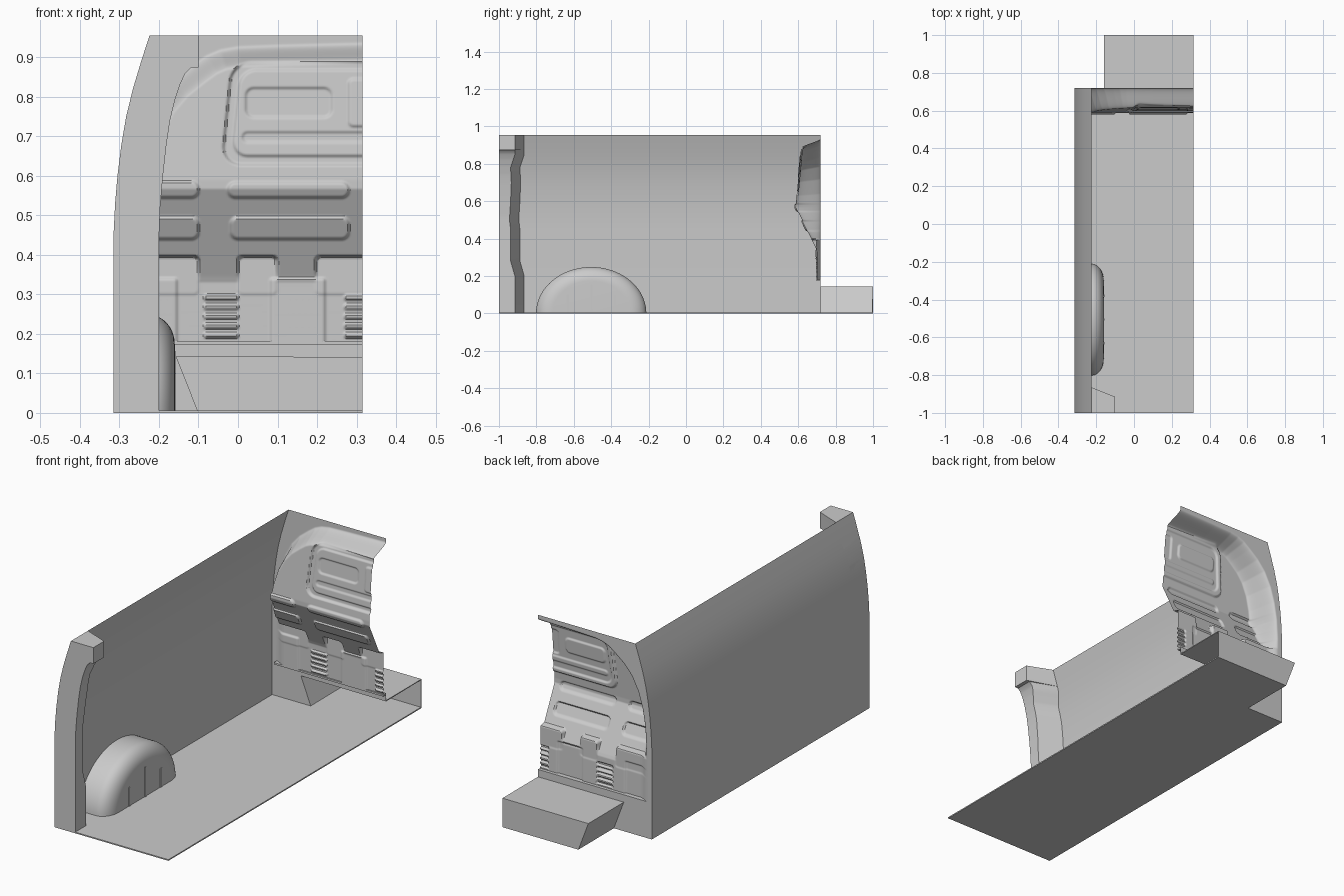
import bpy, bmesh, math
from mathutils import Vector

if "Cube" in bpy.data.objects:
    bpy.data.objects.remove(bpy.data.objects["Cube"])

XR = 0.315          # cut plane on the right
YB = 0.72           # bulkhead frame plane


def make(name, verts, faces, smooth=None):
    me = bpy.data.meshes.new(name)
    me.from_pydata(verts, [], faces)
    ob = bpy.data.objects.new(name, me)
    bpy.context.collection.objects.link(ob)
    bm = bmesh.new()
    bm.from_mesh(me)
    bmesh.ops.remove_doubles(bm, verts=bm.verts, dist=1e-5)
    bmesh.ops.recalc_face_normals(bm, faces=bm.faces)
    bm.to_mesh(me)
    bm.free()
    if smooth:
        bpy.ops.object.select_all(action='DESELECT')
        ob.select_set(True)
        bpy.context.view_layer.objects.active = ob
        bpy.ops.object.shade_smooth_by_angle(angle=math.radians(smooth))
    return ob


def box(name, x0, x1, y0, y1, z0, z1):
    v = [(x, y, z) for x in (x0, x1) for y in (y0, y1) for z in (z0, z1)]
    f = [(0, 1, 3, 2), (4, 6, 7, 5), (0, 4, 5, 1), (2, 3, 7, 6), (0, 2, 6, 4), (1, 5, 7, 3)]
    return make(name, v, f)


def grid_faces(rows, cols):
    return [(r * cols + c, r * cols + c + 1, (r + 1) * cols + c + 1, (r + 1) * cols + c)
            for r in range(rows - 1) for c in range(cols - 1)]


def lerp(t, pts):
    if t <= pts[0][0]:
        return pts[0][1]
    for (a, va), (b, vb) in zip(pts, pts[1:]):
        if t <= b:
            return va + (vb - va) * (t - a) / (b - a)
    return pts[-1][1]


def ease(t):
    t = min(1, max(0, t))
    return t * t * (3 - 2 * t)


# (z, x) curves of the outer skin and the pillar's inner edge
OUTER = [(0, -.315), (.45, -.315), (.53, -.311), (.6, -.305), (.68, -.295),
         (.75, -.283), (.82, -.266), (.89, -.245), (.955, -.224)]
INNER = [(0, -.2), (.44, -.2), (.52, -.197), (.6, -.19), (.68, -.181), (.74, -.172),
         (.79, -.16), (.83, -.147), (.86, -.133), (.874, -.118), (.8745, -.1), (.955, -.1)]
EDGE = [(0, -.915), (.2, -.915), (.28, -.938), (.45, -.938), (.5, -.944), (.6, -.938),
        (.7, -.934), (.78, -.938), (.85, -.915), (.955, -.915)]

# Curved side wall
verts = [(x, y, z) for z, x in OUTER for y in (-1, YB)]
make('side_wall', verts, grid_faces(len(OUTER), 2), 25)

# Rear door pillar with its corner block on top
zs = sorted({z for c in (OUTER, INNER, EDGE) for z, _ in c})
verts = []
for z in zs:
    o, i, e = lerp(z, OUTER), lerp(z, INNER), lerp(z, EDGE)
    verts += [(o, -1, z), (i, -1, z), (i, e, z), (o, e + .05, z)]
n = len(zs)
faces = [(r * 4 + c, r * 4 + (c + 1) % 4, r * 4 + 4 + (c + 1) % 4, r * 4 + 4 + c)
         for r in range(n - 1) for c in range(4)]
faces += [(3, 2, 1, 0), tuple(4 * n - 4 + k for k in range(4))]
make('door_pillar', verts, faces, 30)

# Floor and the shell running under the seats
box('floor', -.315, XR, -1, YB, 0, .006)
box('footwell_floor', -.105, XR, YB, 1, 0, .006)
sec = [(XR, .145), (-.16, .145), (-.105, 0)]
verts = [(x, y, z) for y in (YB, 1) for x, z in sec] + [(XR, 1, 0)]
well = make('footwell_shell', verts, [(0, 1, 4, 3), (1, 2, 5, 4), (3, 4, 5, 6)])
mod = well.modifiers.new('thickness', 'SOLIDIFY')
mod.thickness = .005

# Lower frame plate around the footwell opening
plate = [(-.315, 0), (-.105, 0), (-.16, .145), (XR, .145), (XR, .18), (-.315, .18)]
make('lower_frame', [(x, YB, z) for x, z in plate], [tuple(range(6))])

# Wheel arch: rounded profile swept over a half turn
prof = [(-.315, 1), (-.27, 1)]
prof += [(-.225 + .065 * math.sin(a), .7 + .3 * math.cos(a))
         for a in [k * math.pi / 20 for k in range(11)]]
prof += [(-.16, 0)]
SEG = 40
verts = [(x, -.507 - .295 * r * math.cos(math.pi * s / SEG), .248 * r * math.sin(math.pi * s / SEG))
         for s in range(SEG + 1) for x, r in prof]
make('wheel_arch', verts, grid_faces(SEG + 1, len(prof)), 40)
for k, (y, h) in enumerate([(-.632, .1), (-.505, .155), (-.38, .1)]):
    box(f'arch_rib_{k + 1}', -.168, -.157, y - .006, y + .006, 0, h)

# Bulkhead: pressed sheet described as depth over the frame plane
DEPTH = [(.18, .016), (.33, .018), (.345, .024), (.567, .132), (.59, .132), (.87, .106), (.955, .1)]
RIM = [(.1, -.292), (.45, -.29), (.55, -.283), (.64, -.268), (.72, -.244), (.79, -.208),
       (.84, -.165), (.88, -.115), (.905, -.08), (.92, -.045), (.928, 0), (.932, .1), (.938, .34)]


def rim_distance(x, z):
    if z > .938 or x < lerp(z, RIM):
        return 0
    best = 1
    for (za, xa), (zb, xb) in zip(RIM, RIM[1:]):
        dx, dz = xb - xa, zb - za
        t = min(1, max(0, ((x - xa) * dx + (z - za) * dz) / (dx * dx + dz * dz)))
        best = min(best, math.hypot(x - xa - t * dx, z - za - t * dz))
    return best


def pad(x, z, x0, x1, z0, z1, r=.012, w=.009):
    """Mask of a rounded rectangle with a soft edge of width w."""
    qx = abs(x - (x0 + x1) / 2) - (x1 - x0) / 2 + r
    qz = abs(z - (z0 + z1) / 2) - (z1 - z0) / 2 + r
    d = math.hypot(max(qx, 0), max(qz, 0)) + min(max(qx, qz), 0) - r
    return ease(.5 - d / w)


# Each entry: x0, x1, z0, z1, raise
BEADS = [(-.4, -.1, .545, .585, .009), (-.025, .28, .545, .583, .009),
         (-.4, -.1, .44, .495, .009), (-.018, .28, .44, .495, .009)]
PLATES = [(.083, .22, .17, .34, .007), (-.4, -.155, .17, .34, .007)]
POCKETS = [(-.4, -.1, .3, .396), (0, .098, .3, .396), (.197, .45, .3, .396)]
LOUVRES = [(a, b, .19 + .024 * k, .202 + .024 * k) for a, b in ((-.085, 0), (.27, .36))
           for k in range(5)]


def depth(x, z):
    d = lerp(z, DEPTH)
    if z < .43:
        for p in POCKETS:
            m = pad(x, z, *p)
            d = d * (1 - m) + .02 * m
        for *p, h in PLATES:
            d += h * pad(x, z, *p, .006)
        if z < .32:
            for p in LOUVRES:
                d += .009 * pad(x, z, *p, .004, .007)
    if .4 < z < .62:
        for *p, h in BEADS:
            d += h * pad(x, z, *p, .018)
    if z > .6:
        s = x - .1 * (z - .76)
        d -= .010 * pad(s, z, -.028, .7, .628, .888, .05)
        d += .007 * pad(s, z, -.004, .7, .65, .868, .04)
        d -= .006 * pad(x, z, .02, .237, .748, .822, .02)
        d -= .005 * pad(x, z, .012, .7, .685, .71, .012)
        d += .006 * pad(x, z, .28, .35, .725, .845, .012)
    return d * ease(rim_distance(x, z) / .055)


NX, NZ = 164, 222
verts = []
for j in range(NZ + 1):
    z = .18 + (.955 - .18) * j / NZ
    for i in range(NX + 1):
        x = max(-.315 + .63 * i / NX, lerp(z, OUTER))
        verts.append((x, YB - depth(x, z), z))
make('bulkhead', verts, grid_faces(NZ + 1, NX + 1), 40)

# Ledge closing the bottom of the bulkhead panel
box('bulkhead_ledge', -.29, XR, .697, YB, .173, .182)
